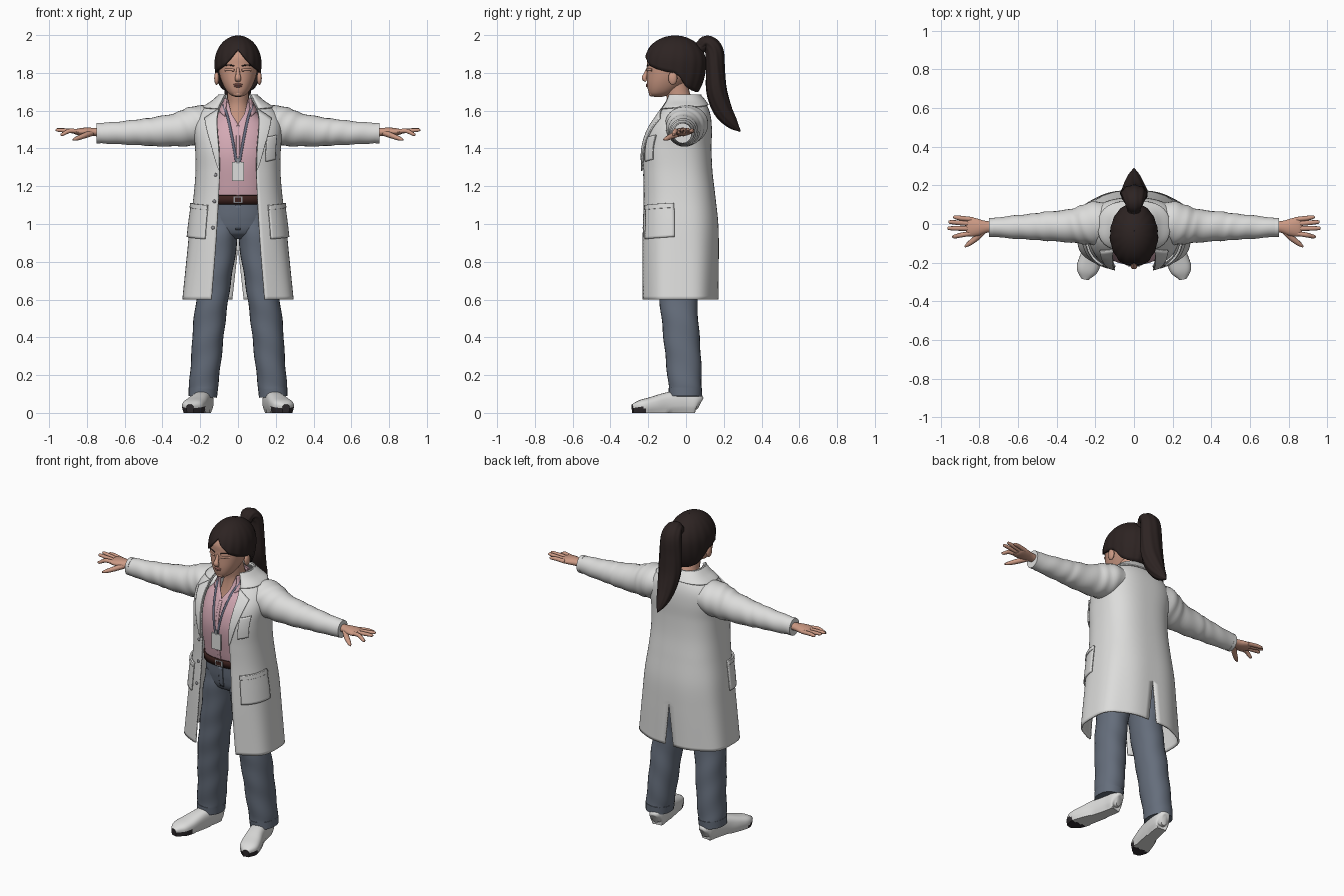
import bpy, bmesh, math
from mathutils import Vector

if "Cube" in bpy.data.objects:
    bpy.data.objects.remove(bpy.data.objects["Cube"])


def material(name, r, g, b):
    m = bpy.data.materials.new(name)
    m.use_nodes = True
    m.diffuse_color = (r, g, b, 1)
    m.node_tree.nodes["Principled BSDF"].inputs["Base Color"].default_value = (r, g, b, 1)
    return m


WHITE = material("white cloth", .72, .72, .71)
PINK = material("pink cloth", .66, .4, .46)
DENIM = material("slate denim", .13, .155, .2)
SKIN = material("skin", .6, .32, .23)
HAIR = material("dark brown hair", .026, .017, .016)
LEATHER = material("brown leather", .045, .016, .013)
STRAP = material("grey blue strap", .13, .14, .2)
SOLE = material("dark rubber", .03, .025, .028)
LIPS = material("lips", .42, .17, .14)
METAL = material("grey metal", .3, .3, .32)


# ---------- helpers ----------
def curve(keys, s):
    """Smooth interpolation of tuples keyed by their first entry."""
    last = len(keys) - 1
    i = max([0] + [j for j in range(last) if keys[j][0] <= s])
    a, b = keys[i], keys[i + 1]
    h = b[0] - a[0]
    u = min(1, max(0, (s - a[0]) / h))

    def slope(j, c):
        p, q = keys[max(j - 1, 0)], keys[min(j + 1, last)]
        return (q[c] - p[c]) / (q[0] - p[0]) * h
    return [(2*u**3 - 3*u*u + 1) * a[c] + (3*u*u - 2*u**3) * b[c]
            + (u**3 - 2*u*u + u) * slope(i, c) + (u**3 - u*u) * slope(i + 1, c)
            for c in range(1, len(a))]


def spow(v, p):
    return math.copysign(abs(v) ** p, v)


def finish(name, bm, mats, mirror=False, thick=0, rule=None):
    bmesh.ops.recalc_face_normals(bm, faces=bm.faces)
    for f in bm.faces:
        if rule:
            f.material_index = rule(f.calc_center_median())
    me = bpy.data.meshes.new(name)
    bm.to_mesh(me)
    bm.free()
    for m in mats:
        me.materials.append(m)
    ob = bpy.data.objects.new(name, me)
    bpy.context.collection.objects.link(ob)
    if mirror:
        ob.modifiers.new("Mirror", "MIRROR").merge_threshold = .002
    if thick:
        s = ob.modifiers.new("Solidify", "SOLIDIFY")
        s.thickness, s.offset = thick, 0
    bpy.ops.object.select_all(action="DESELECT")
    ob.select_set(True)
    bpy.context.view_layer.objects.active = ob
    bpy.ops.object.shade_smooth_by_angle(angle=math.radians(45))
    return ob


def grid(name, f, nu, nv, mat, mirror=True, thick=0):
    bm = bmesh.new()
    rows = [[bm.verts.new(f(i / nu, j / nv)) for i in range(nu + 1)] for j in range(nv + 1)]
    for p, q in zip(rows, rows[1:]):
        for i in range(nu):
            bm.faces.new((p[i], p[i + 1], q[i + 1], q[i]))
    return finish(name, bm, [mat], mirror, thick)


def tube(name, keys, side, mats, mirror=True, n=2, seg=20, fold=(0, 0, 0), floor=None, rule=None):
    """Loft of ellipses along a path; keys are x, y, z, side radius, other radius."""
    keyed = [(i,) + k for i, k in enumerate(keys)]
    steps = (len(keys) - 1) * 5
    bm, rows = bmesh.new(), []
    for j in range(steps + 1):
        s = j / 5
        x, y, z, a, b = curve(keyed, s)
        tan = Vector(curve(keyed, s + .05)[:3]) - Vector(curve(keyed, s - .05)[:3])
        up = tan.cross(Vector(side)).normalized()
        sd = up.cross(tan).normalized()
        ring = []
        for i in range(seg):
            t = math.tau * i / seg
            k = 1 + fold[0] * math.sin(fold[1] * s + fold[2] * t)
            p = Vector((x, y, z)) + sd * max(a, .002) * k * spow(math.cos(t), 2 / n) \
                + up * max(b, .002) * k * spow(math.sin(t), 2 / n)
            if floor and p.z < floor:
                p.z = 0
            ring.append(bm.verts.new(p))
        rows.append(ring)
    for p, q in zip(rows, rows[1:]):
        for i in range(seg):
            bm.faces.new((p[i], p[i - 1], q[i - 1], q[i]))
    bm.faces.new(rows[0])
    bm.faces.new(rows[-1])
    return finish(name, bm, mats, mirror, rule=rule)


def section(levels, t, z, n, off=0):
    """Point on a body outline; levels are z, half width, front y, back y, opening."""
    w, yf, yb = curve(levels, z)[:3]
    x = (w + off) * abs(math.sin(t)) ** (2 / n)
    return Vector((x, (yf + yb) / 2 - ((yb - yf) / 2 + off) * spow(math.cos(t), 2 / n), z))


def angle_at(levels, x, z, n):
    return math.asin(min(1, max(0, x / curve(levels, z)[0])) ** (n / 2))


def shell(name, levels, mat, n=2.4, thick=0, slit=lambda z: 0, fold=lambda t, z: 0, rows=40):
    def f(u, v):
        z = levels[0][0] + v * (levels[-1][0] - levels[0][0])
        t0 = angle_at(levels, curve(levels, z)[3], z, n)
        t = t0 + u * (math.pi - angle_at(levels, slit(z), z, n) - t0)
        return section(levels, t, z, n, fold(t, z))
    return grid(name, f, 36, rows, mat, True, thick)


def blob(name, centre, size, mat, mirror=False):
    bm = bmesh.new()
    bmesh.ops.create_uvsphere(bm, u_segments=16, v_segments=10, radius=1)
    for v in bm.verts:
        v.co = Vector(c + s * p for c, s, p in zip(centre, size, v.co))
    return finish(name, bm, [mat], mirror)


def box(name, centre, size, mat):
    bm = bmesh.new()
    bmesh.ops.create_cube(bm, size=1)
    for v in bm.verts:
        v.co = Vector(c + s * p for c, s, p in zip(centre, size, v.co))
    return finish(name, bm, [mat])


# ---------- coat ----------
COAT = [(.6, .293, -.235, .165, .14), (.85, .266, -.235, .168, .12), (1.0, .25, -.232, .166, .11),
        (1.15, .23, -.228, .15, .102), (1.28, .22, -.23, .135, .097), (1.4, .222, -.23, .13, .1),
        (1.5, .23, -.2, .132, .108), (1.57, .215, -.155, .126, .108), (1.62, .17, -.122, .11, .095),
        (1.65, .125, -.105, .09, .08), (1.68, .09, -.095, .065, .065)]
CN = 2.6
shell("coat", COAT, WHITE, CN, .01, lambda z: max(0, .87 - z) * .11,
      lambda t, z: .006 * math.sin(7 * t) * max(0, 1.15 - z), 60)


def coat_patch(name, f, mirror=True, off=.009, thick=.008):
    """Panel lying on the coat; f gives an angle and a height."""
    return grid(name, lambda u, v: section(COAT, *f(u, v), CN, off), 14, 14, WHITE, mirror, thick)


def lapel(u, v):
    z = 1.28 + v * (.33 - .05 * u)
    return angle_at(COAT, curve(COAT, z)[3] - .004 + u * .062 * v ** .7, z, CN), z


def collar(u, v):
    z = 1.685 - v * (.055 + .02 * (1 - u))
    t = angle_at(COAT, curve(COAT, z)[3], z, CN)
    return t + u * (math.pi - t), z


coat_patch("lapel", lapel, off=.012)
coat_patch("coat_collar", collar, off=.012)
coat_patch("hip_pocket", lambda u, v: (.6 + .9 * u, .92 + .18 * v + .012 * u), off=.011)
coat_patch("hip_pocket_flap", lambda u, v: (.6 + .9 * u, 1.075 + .025 * v + .012 * u), off=.015)
coat_patch("chest_pocket", lambda u, v: (.6 + .36 * u, 1.33 + .13 * v + .012 * u), False)
for z in (1.26, 1.12, .98):
    p = section(COAT, angle_at(COAT, curve(COAT, z)[3] + .018, z, CN), z, CN, .007)
    blob("coat_button", (-p.x, p.y, z), (.009, .005, .009), METAL)

# ---------- sleeves and hands ----------
SLEEVE = [(.1, .01, 1.55, .09, .07), (.19, .005, 1.532, .112, .098), (.26, -.004, 1.512, .102, .1),
          (.33, -.01, 1.498, .086, .088), (.45, -.012, 1.488, .076, .076), (.52, -.014, 1.486, .068, .069),
          (.62, -.016, 1.482, .06, .061), (.745, -.018, 1.481, .047, .052)]
tube("sleeve", SLEEVE, (0, 1, 0), [WHITE], seg=28, fold=(.022, 6.5, 2))
tube("cuff", [(.728, -.018, 1.481, .05, .055), (.75, -.018, 1.481, .049, .054)], (0, 1, 0), [WHITE])
tube("palm", [(.7, -.015, 1.485, .028, .024), (.76, -.015, 1.487, .03, .022),
              (.81, -.017, 1.488, .045, .022), (.85, -.015, 1.488, .05, .017),
              (.868, -.014, 1.488, .04, .01)], (0, 1, 0), [SKIN])
for name, y0, x1, y1, z1 in (("little_finger", .024, .935, .035, 1.492), ("ring_finger", .0, .96, .01, 1.5),
                             ("middle_finger", -.024, .965, -.022, 1.497), ("index_finger", -.048, .94, -.065, 1.475)):
    tube(name, [(.835, y0, 1.488, .012, .012), (.89, (y0 + y1) / 2, 1.493, .0125, .012),
                (x1 - .012, y1, z1, .01, .009), (x1, y1, z1, .004, .004)], (0, 1, 0), [SKIN], seg=10)
tube("thumb", [(.775, -.03, 1.482, .018, .017), (.815, -.072, 1.467, .016, .015),
               (.855, -.103, 1.452, .012, .011), (.875, -.118, 1.446, .004, .004)], (0, 1, 0), [SKIN], seg=10)

# ---------- shirt, badge and belt ----------
SHIRT = [(1.1, .165, -.168, .1, 0), (1.2, .165, -.188, .09, 0), (1.35, .175, -.207, .09, 0),
         (1.45, .17, -.195, .1, 0), (1.53, .15, -.162, .09, .002), (1.58, .105, -.134, .08, .032),
         (1.63, .077, -.118, .05, .046), (1.66, .071, -.112, .04, .054)]
SN = 2.4
shell("shirt", SHIRT, PINK, SN, .006)
grid("shirt_placket", lambda u, v: section(SHIRT, u * .03, 1.14 + .38 * v, SN, .004), 3, 20, PINK, True, .005)


def shirt_collar(u, v):
    z = 1.665 - v * (.04 + .055 * (1 - u) ** 3)
    t = angle_at(SHIRT, .052 + .012 * v, z, SN)
    return section(SHIRT, t + u * (math.pi - t), z, SN, .009)


grid("shirt_collar", shirt_collar, 20, 8, PINK, True, .006)
strap = []
for i in range(8):
    z, x = 1.63 - .3 * i / 7, .068 - .06 * (i / 7) ** .8
    strap.append((*section(SHIRT, angle_at(SHIRT, x, z, SN), z, SN, .01), .007, .004))
tube("lanyard", strap, (1, 0, 0), [STRAP], seg=8)
box("lanyard_clip", (0, -.218, 1.335), (.016, .008, .03), METAL)
box("badge", (0, -.217, 1.277), (.064, .008, .1), WHITE)
shell("belt", [(1.105, .171, -.181, .108, 0), (1.152, .171, -.187, .106, 0)], LEATHER, SN, .008, rows=2)
box("belt_buckle", (0, -.187, 1.128), (.05, .012, .036), METAL)
box("buckle_centre", (0, -.191, 1.128), (.034, .008, .022), LEATHER)

# ---------- trousers and shoes ----------
HIPS = [(.92, .08, -.1, .05, 0), (.95, .14, -.145, .09, 0), (1.02, .165, -.166, .11, 0), (1.12, .167, -.174, .102, 0)]
shell("trouser_hips", HIPS, DENIM, SN)
grid("trouser_fly", lambda u, v: section(HIPS, u * .05, .97 + .13 * v, SN, .003), 3, 8, DENIM, True, .005)
tube("trouser_leg", [(.08, -.03, 1.04, .08, .125), (.092, -.035, .92, .089, .122), (.115, -.04, .75, .086, .108),
                     (.136, -.04, .6, .084, .1), (.155, -.028, .45, .084, .096), (.167, -.015, .3, .08, .094),
                     (.182, -.005, .15, .077, .088), (.187, -.004, .09, .073, .084)],
     (1, 0, 0), [DENIM], seg=28, n=2.2, fold=(.02, 5.5, 2))
tube("trouser_hem", [(.184, -.004, .13, .078, .09), (.187, -.004, .085, .076, .087)], (1, 0, 0), [DENIM], n=2.2)
tube("shoe", [(.17, .072, .045, .018, .03), (.173, .052, .055, .042, .055), (.18, -.01, .06, .046, .062),
              (.2, -.1, .052, .05, .056), (.224, -.18, .04, .058, .045), (.244, -.24, .032, .054, .036),
              (.254, -.284, .025, .02, .02)], (1, 0, 0), [WHITE, SOLE], n=2.7, seg=28, floor=.014,
     rule=lambda c: int(c.z < .028 and c.y < -.215))

# ---------- head ----------
tube("neck", [(0, .0, 1.5, .11, .13), (0, -.015, 1.57, .085, .09), (0, -.03, 1.64, .06, .067),
              (0, -.045, 1.7, .058, .062), (0, -.06, 1.78, .06, .065)], (1, 0, 0), [SKIN], False)
HEAD = [(1.672, .01, -.165, -.13), (1.68, .035, -.187, -.1), (1.7, .057, -.199, -.06), (1.74, .08, -.206, -.01),
        (1.79, .098, -.207, .04), (1.84, .106, -.206, .06), (1.89, .104, -.203, .06), (1.94, .085, -.17, .04),
        (1.975, .03, -.1, -.02)]
HEAD = [h + (0,) for h in HEAD]
shell("head", HEAD, SKIN, 2.2)
tube("nose", [(0, -.2, 1.825, .008, .008), (0, -.212, 1.795, .011, .011), (0, -.22, 1.772, .017, .014),
              (0, -.21, 1.757, .014, .008)], (1, 0, 0), [SKIN], False, seg=12)
blob("chin", (0, -.18, 1.69), (.028, .017, .016), SKIN)
blob("upper_lip", (0, -.204, 1.738), (.024, .009, .006), LIPS)
blob("lower_lip", (0, -.203, 1.729), (.02, .009, .006), LIPS)
blob("ear", (.113, -.07, 1.772), (.013, .024, .036), SKIN, True)
for name, z, lift, r, mat in (("eyebrow", 1.836, .006, .0035, HAIR), ("eyelid", 1.815, .002, .006, SKIN),
                              ("eyelash", 1.81, .002, .0025, HAIR)):
    arc = []
    for x in (.02, .035, .052, .068):
        h = z + lift * math.sin((x - .02) * 55)
        arc.append((*section(HEAD, angle_at(HEAD, x, h, 2.2), h, 2.2, .001), r, r * .8))
    tube(name, arc, (0, 0, 1), [mat], seg=8)

# ---------- hair ----------
HAIRLINE = [(0, 1.925), (.35, 1.875), (.7, 1.835), (1.2, 1.81), (1.65, 1.79), (2.0, 1.73), (2.5, 1.705), (math.pi, 1.7)]


def hair_cap(u, v):
    t = u * math.pi
    s = (curve(HAIRLINE, t)[0] - 1.85)
    low = math.asin(s / (.145 if s > 0 else .22))
    phi = math.pi / 2 + v * (low - math.pi / 2)
    k = (1 + .014 * math.sin(17 * t + 3 * v) * v) * math.cos(phi)
    drop = math.sin(phi) * (.142 if phi > 0 else .22)
    return .118 * k * math.sin(t), -.058 - .16 * k * math.cos(t), 1.85 + drop


grid("hair_cap", hair_cap, 48, 20, HAIR, True, .012)
tube("hair_tie", [(0, .06, 1.925, .034, .034), (0, .1, 1.95, .036, .034)], (1, 0, 0), [HAIR], False)
tube("ponytail", [(0, .07, 1.93, .03, .03), (0, .108, 1.962, .048, .036), (0, .148, 1.92, .064, .048),
                  (0, .155, 1.81, .07, .05), (0, .163, 1.7, .069, .054), (0, .195, 1.605, .054, .05),
                  (0, .243, 1.535, .033, .032), (0, .288, 1.49, .003, .003)],
     (1, 0, 0), [HAIR], False, seg=40, fold=(.035, 1.2, 9))
